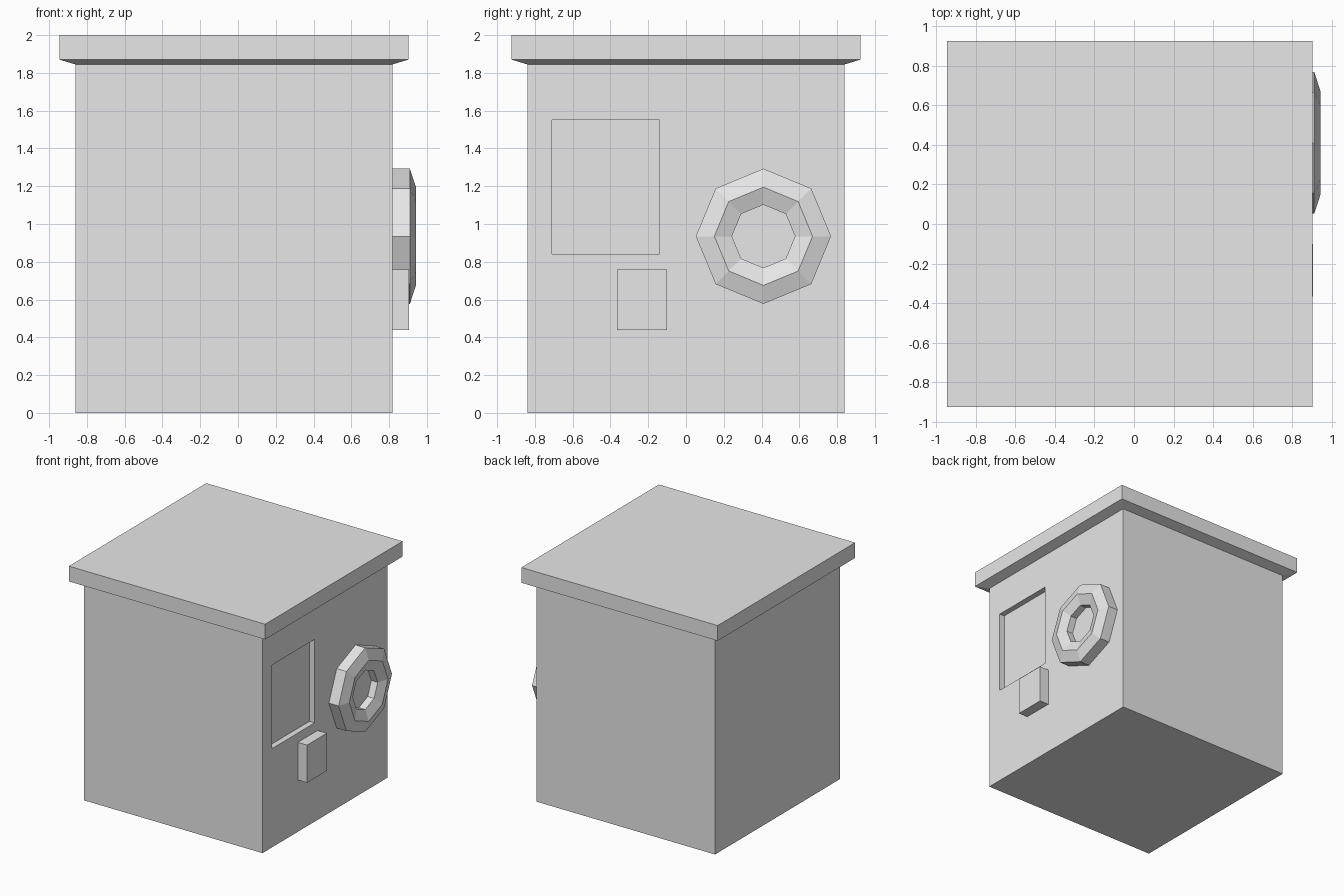
import bpy
import bmesh
import math

default = bpy.data.objects.get("Cube")
if default:
    bpy.data.objects.remove(default, do_unlink=True)

grey = bpy.data.materials.new("light_grey")
grey.use_nodes = True
COLOUR = (0.8, 0.8, 0.8, 1)
grey.diffuse_color = COLOUR
grey.node_tree.nodes["Principled BSDF"].inputs["Base Color"].default_value = COLOUR

WALL = 0.82      # x of the detailed side wall
HALF = 0.84      # half width of the body
CENTRE_X = -0.0215


def finish(name, bm):
    bmesh.ops.recalc_face_normals(bm, faces=bm.faces)
    mesh = bpy.data.meshes.new(name)
    bm.to_mesh(mesh)
    bm.free()
    mesh.materials.append(grey)
    obj = bpy.data.objects.new(name, mesh)
    bpy.context.collection.objects.link(obj)
    return obj


def loft(name, rings):
    """Join rings with the same number of points and cap both ends."""
    bm = bmesh.new()
    loops = [[bm.verts.new(p) for p in ring] for ring in rings]
    n = len(loops[0])
    for a, b in zip(loops, loops[1:]):
        for i in range(n):
            j = (i + 1) % n
            bm.faces.new((a[i], a[j], b[j], b[i]))
    bm.faces.new(loops[0])
    bm.faces.new(loops[-1])
    return finish(name, bm)


def square(half, z):
    return [(CENTRE_X + sx * half, sy * half, z)
            for sx, sy in ((-1, -1), (1, -1), (1, 1), (-1, 1))]


def side_block(name, x, y, z):
    return loft(name, [[(px, y[0], z[0]), (px, y[1], z[0]),
                        (px, y[1], z[1]), (px, y[0], z[1])] for px in x])


# Body with a shallow rectangular recess in its side
body = loft("body", [square(HALF, 0), square(HALF, 1.845)])
cutter = side_block("recess_cutter", (WALL - 0.05, WALL + 0.1),
                    (-0.71, -0.14), (0.84, 1.55))
cutter.hide_render = True
cutter.hide_set(True)
recess = body.modifiers.new("recess", "BOOLEAN")
recess.operation = "DIFFERENCE"
recess.solver = "EXACT"
recess.object = cutter

# Overhanging lid with a sloped underside
loft("lid", [square(HALF, 1.845), square(0.923, 1.87), square(0.923, 2)])

# Small block below the recess
side_block("side_block", (WALL - 0.01, 0.905), (-0.365, -0.10), (0.44, 0.76))

# Eight-sided ring with a sunken centre
profile = [(0.358, WALL - 0.01), (0.358, 0.91), (0.26, 0.942),
           (0.167, 0.91), (0.167, 0.85)]
loft("side_ring", [[(x, 0.41 + r * math.cos(i * math.tau / 8),
                     0.935 + r * math.sin(i * math.tau / 8))
                    for i in range(8)] for r, x in profile])
